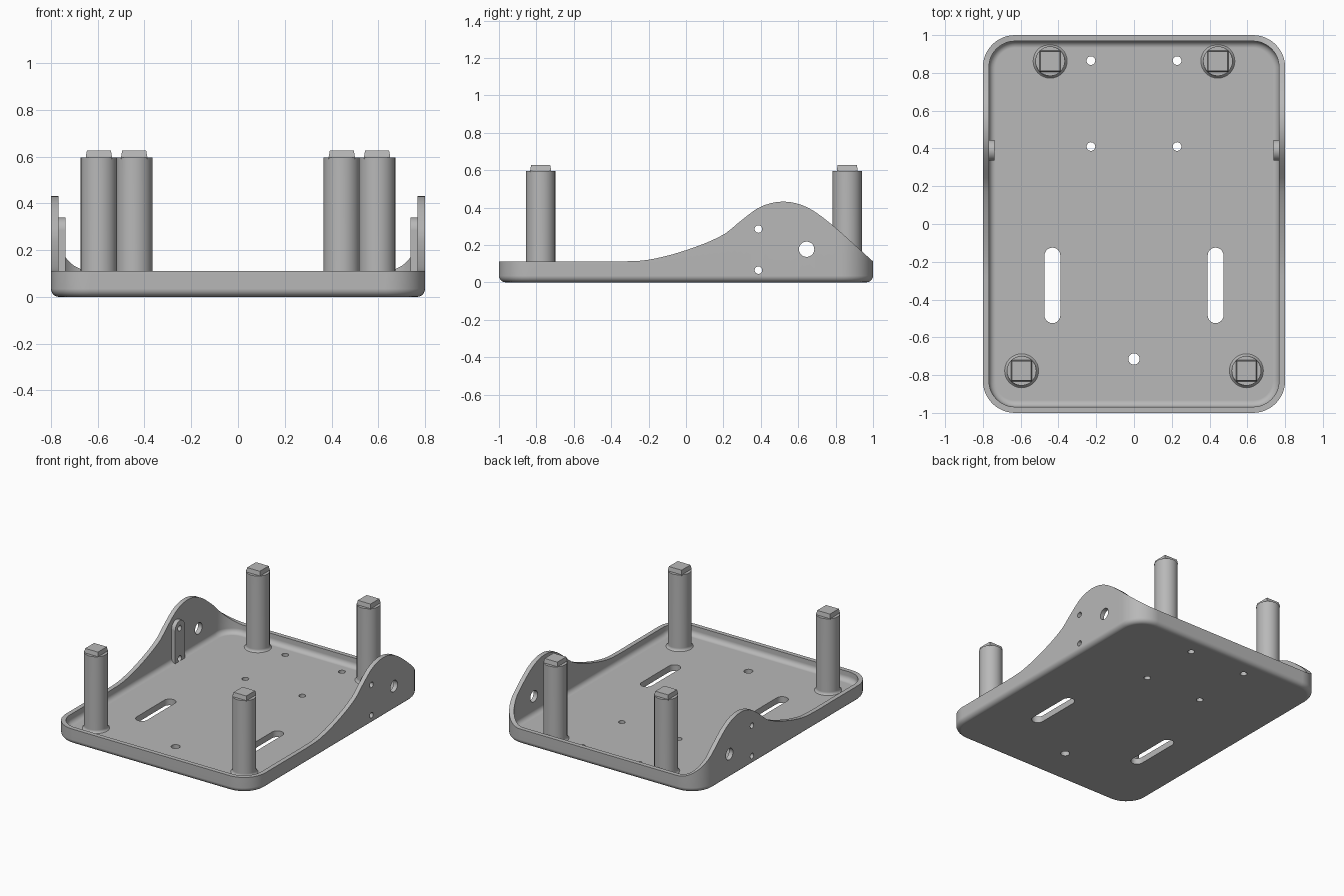
import bpy, bmesh
from math import sin, cos, pi, radians
from mathutils import Matrix, Vector

old = bpy.data.objects.get("Cube")
if old:
    bpy.data.objects.remove(old)

grey = bpy.data.materials.new("plain grey")
grey.use_nodes = True
GREY = (0.48, 0.48, 0.48, 1)
grey.diffuse_color = GREY
grey.node_tree.nodes["Principled BSDF"].inputs["Base Color"].default_value = GREY

HALF_X, HALF_Y, CORNER = 0.8, 1.0, 0.17
RIM, FLOOR, WALL, FILLET = 0.112, 0.045, 0.032, 0.035
# Side wall outline: (y, z)
HUMP = [(-1, RIM), (-0.5, RIM), (-0.35, RIM), (-0.2, 0.121), (0, 0.172), (0.2, 0.255),
        (0.3, 0.335), (0.4, 0.405), (0.52, 0.432), (0.64, 0.405), (0.76, 0.325), (1, RIM)]


def wall_height(y):
    """Smooth curve through the side wall outline."""
    for i in range(len(HUMP) - 1):
        (y0, z0), (y1, z1) = HUMP[i], HUMP[i + 1]
        if y <= y1 + 1e-6:
            def slope(k):
                a, b = HUMP[max(k - 1, 0)], HUMP[min(k + 1, len(HUMP) - 1)]
                return (b[1] - a[1]) / (b[0] - a[0])
            w, t = y1 - y0, min(1, max(0, (y - y0) / (y1 - y0)))
            return ((2*t**3 - 3*t*t + 1) * z0 + (t**3 - 2*t*t + t) * w * slope(i)
                    + (3*t*t - 2*t**3) * z1 + (t**3 - t*t) * w * slope(i + 1))
    return RIM


def ring(inset):
    """Rounded rectangle with extra points along both long sides."""
    cx, cy, r = HALF_X - CORNER, HALF_Y - CORNER, CORNER - inset
    pts = []
    for q, (sx, sy) in enumerate([(1, 1), (-1, 1), (-1, -1), (1, -1)]):
        for k in range(13):
            a = (q + k / 12) * pi / 2
            pts.append((sx * cx + r * cos(a), sy * cy + r * sin(a)))
        if q in (1, 3):
            x = sx * (cx + r)
            pts += [(x, -sx * -cy * (-1 + 2 * k / 48)) for k in range(1, 48)]
    return pts


def finish(bm, name, smooth=True):
    bmesh.ops.recalc_face_normals(bm, faces=bm.faces)
    mesh = bpy.data.meshes.new(name)
    bm.to_mesh(mesh)
    bm.free()
    mesh.materials.append(grey)
    ob = bpy.data.objects.new(name, mesh)
    bpy.context.collection.objects.link(ob)
    return ob


def select(ob):
    bpy.ops.object.select_all(action='DESELECT')
    ob.select_set(True)
    bpy.context.view_layer.objects.active = ob


def smooth(ob):
    select(ob)
    bpy.ops.object.shade_smooth_by_angle(angle=radians(32))
    mod = ob.modifiers.new("even shading", 'WEIGHTED_NORMAL')
    mod.keep_sharp = True


def loft(bm, rings):
    """Skin closed rings of points and cap both ends."""
    loops = [[bm.verts.new(p) for p in r] for r in rings]
    n = len(loops[0])
    for a, b in zip(loops, loops[1:]):
        for i in range(n):
            j = (i + 1) % n
            bm.faces.new((a[i], a[j], b[j], b[i]))
    bm.faces.new(loops[0])
    bm.faces.new(loops[-1])


def capsule(radius, straight=0.0, steps=12):
    """Circle outline, stretched along its second axis when straight > 0."""
    pts = []
    for side in (1, -1):
        for k in range(steps + 1 if straight else steps):
            a = pi * k / steps + (0 if side > 0 else pi)
            pts.append((radius * cos(a), radius * sin(a) + side * straight))
    return pts


# Tray: outer skin up, rim, inner skin down to the floor
rings = []
for k in range(6):
    a = k / 5 * pi / 2
    rings.append([(x, y, FILLET * (1 - sin(a))) for x, y in ring(FILLET * (1 - cos(a)))])
rings.reverse()
rings = sorted(rings, key=lambda r: r[0][2])
tops = [wall_height(y) for x, y in ring(0)]
rings.append([(x, y, z) for (x, y), z in zip(ring(0), tops)])
rings.append([(x, y, z) for (x, y), z in zip(ring(WALL), tops)])
for k in range(6):
    a = k / 5 * pi / 2
    rings.append([(x, y, FLOOR + FILLET * (1 - sin(a)))
                  for x, y in ring(WALL + FILLET * (1 - cos(a)))])
bm = bmesh.new()
loft(bm, rings)
tray = finish(bm, "tray")

# Mounting bars inside both side walls, rounded on top
bars = []
for side, name in ((1, "left_mounting_bar"), (-1, "right_mounting_bar")):
    outline = [(-0.055, 0.03), (0.055, 0.03)]
    outline += [(0.055 * cos(pi * k / 16), 0.285 + 0.055 * sin(pi * k / 16)) for k in range(17)]
    bm = bmesh.new()
    loft(bm, [[(side * x, 0.39 + u, v) for u, v in outline] for x in (0.738, 0.78)])
    bmesh.ops.remove_doubles(bm, verts=bm.verts, dist=1e-5)
    bars.append(finish(bm, name))

# Cutter for every hole and slot
bm = bmesh.new()


def floor_hole(x, y, radius, straight=0.0):
    loft(bm, [[(x + u, y + v, z) for u, v in capsule(radius, straight)] for z in (-0.1, 0.1)])


def wall_hole(side, y, z, radius):
    loft(bm, [[(side * x, y + u, z + v) for u, v in capsule(radius)] for x in (0.7, 0.9)])


floor_hole(0, -0.715, 0.03)
for side in (1, -1):
    floor_hole(side * 0.432, -0.325, 0.042, 0.158)
    for y in (0.41, 0.865):
        floor_hole(side * 0.228, y, 0.023)
    for z in (0.065, 0.285):
        wall_hole(side, 0.387, z, 0.02)
    wall_hole(side, 0.645, 0.177, 0.041)
cutter = finish(bm, "hole_cutter")
cutter.hide_render = True

for ob in [tray] + bars:
    mod = ob.modifiers.new("holes", 'BOOLEAN')
    mod.operation, mod.solver, mod.object = 'DIFFERENCE', 'EXACT', cutter
    select(ob)
    bpy.ops.object.modifier_apply(modifier=mod.name)
    smooth(ob)
bpy.data.objects.remove(cutter)

# Posts: flared foot, round shaft, square tapered peg on top
for end, px, py in (("front", 0.595, -0.777), ("back", 0.444, 0.862)):
    for side, label in ((1, "left"), (-1, "right")):
        bm = bmesh.new()
        profile = [(0.09, 0.035), (0.09, FLOOR), (0.082, 0.052), (0.078, 0.065), (0.078, 0.596)]
        loft(bm, [[(side * px + r * cos(k * pi / 16), py + r * sin(k * pi / 16), z)
                   for k in range(32)] for r, z in profile])
        smooth(finish(bm, f"{end}_{label}_post"))
        bm = bmesh.new()
        loft(bm, [[(side * px + sx * h, py + sy * h, z)
                   for sx, sy in ((1, 1), (-1, 1), (-1, -1), (1, -1))]
                  for h, z in ((0.056, 0.59), (0.056, 0.6), (0.051, 0.627))])
        finish(bm, f"{end}_{label}_peg")
